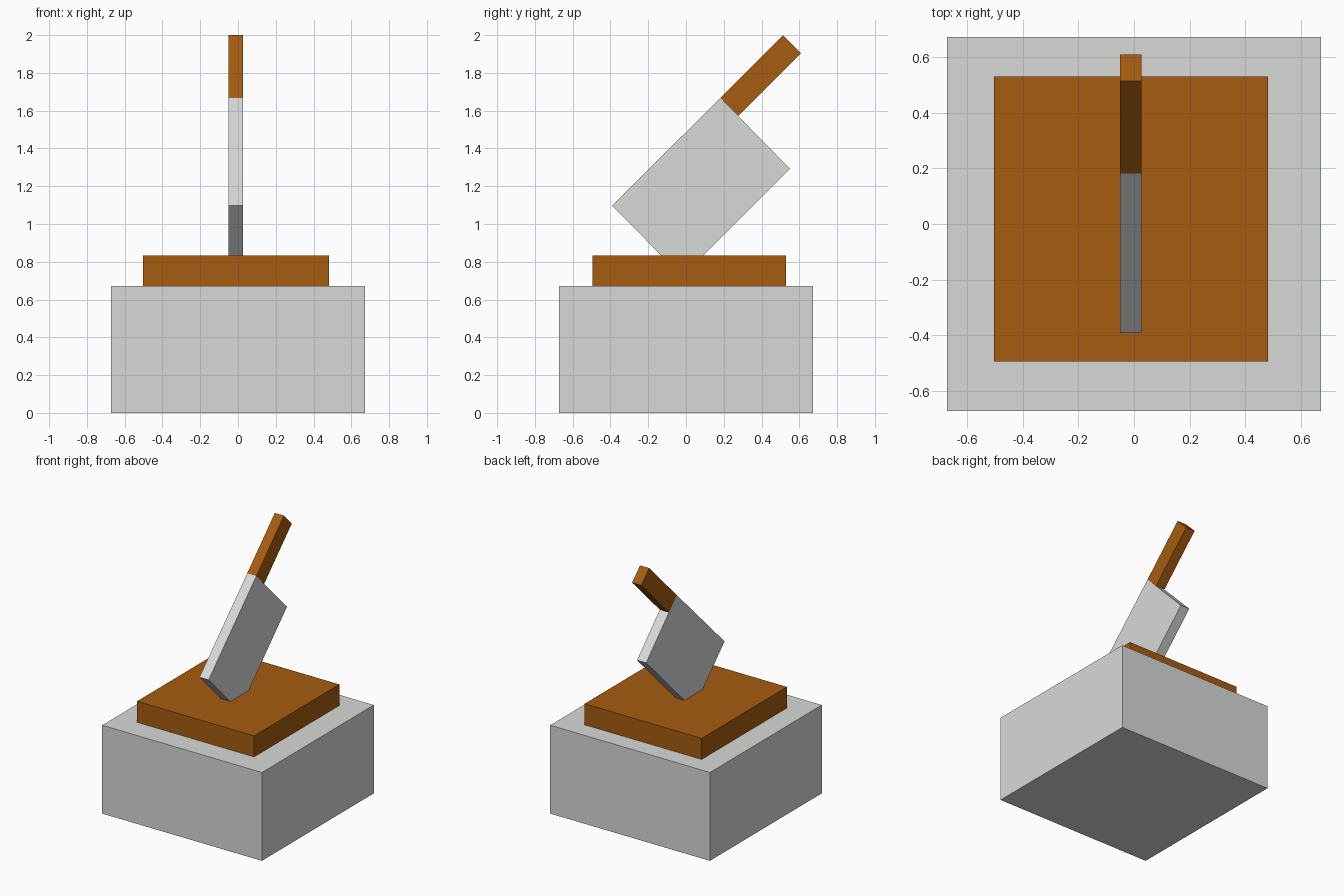
import bpy, bmesh
from mathutils import Vector

if "Cube" in bpy.data.objects:
    bpy.data.objects.remove(bpy.data.objects["Cube"])


def material(name, rgb):
    m = bpy.data.materials.new(name)
    m.diffuse_color = (*rgb, 1)
    m.use_nodes = True
    m.node_tree.nodes["Principled BSDF"].inputs["Base Color"].default_value = m.diffuse_color
    return m


grey = material("light grey", (0.68, 0.70, 0.685))
wood = material("brown wood", (0.38, 0.107, 0.005))


def side_prism(name, profile, x0, x1, mat):
    """Extrude a (y, z) outline along x from x0 to x1."""
    bm = bmesh.new()
    face = bm.faces.new([bm.verts.new((x0, y, z)) for y, z in profile])
    ext = bmesh.ops.extrude_face_region(bm, geom=[face])
    moved = [v for v in ext["geom"] if isinstance(v, bmesh.types.BMVert)]
    bmesh.ops.translate(bm, verts=moved, vec=Vector((x1 - x0, 0, 0)))
    bmesh.ops.recalc_face_normals(bm, faces=bm.faces[:])
    mesh = bpy.data.meshes.new(name)
    bm.to_mesh(mesh)
    bm.free()
    mesh.materials.append(mat)
    obj = bpy.data.objects.new(name, mesh)
    bpy.context.collection.objects.link(obj)
    return obj


def rect(y0, y1, z0, z1):
    return [(y0, z0), (y1, z0), (y1, z1), (y0, z1)]


# Stone block and the chopping board on it
side_prism("base_block", rect(-0.672, 0.672, 0, 0.672), -0.672, 0.672, grey)
side_prism("chopping_board", rect(-0.495, 0.53, 0.672, 0.832), -0.503, 0.482, wood)

# Cleaver stuck in the board at 45 degrees
side_prism("cleaver_blade",
           [(0.182, 1.668), (0.55, 1.293), (-0.02, 0.722), (-0.392, 1.097)],
           -0.05, 0.027, grey)
side_prism("cleaver_handle",
           [(0.182, 1.668), (0.514, 2.0), (0.609, 1.905), (0.277, 1.573)],
           -0.05, 0.027, wood)
